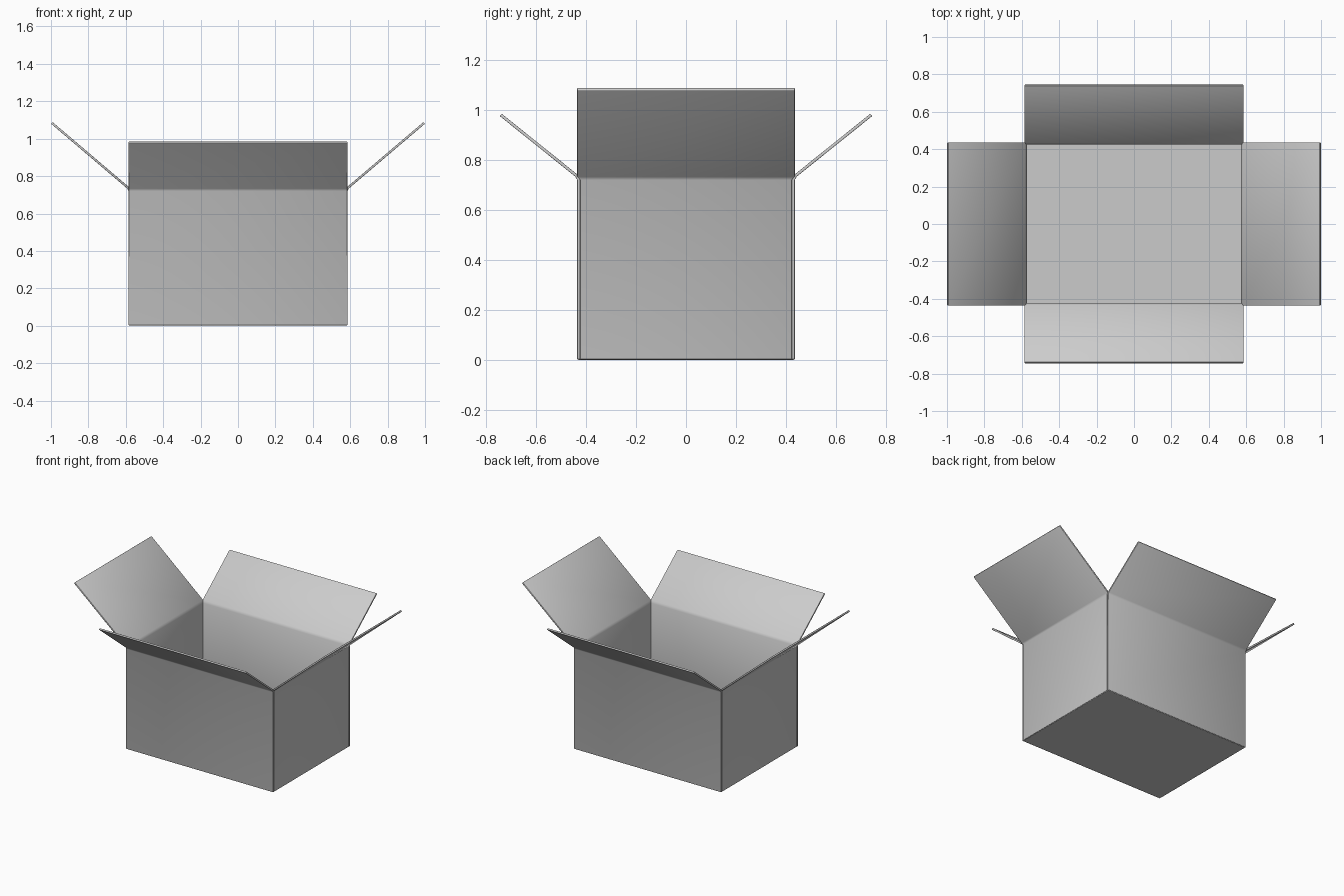
import bpy, bmesh, math
from mathutils import Matrix

if "Cube" in bpy.data.objects:
    bpy.data.objects.remove(bpy.data.objects["Cube"])

T = 0.012          # board thickness
HX, HY = 0.585, 0.436   # outer half sizes


def finish(ob):
    """Softly rounded board edges, flat faces kept crisp."""
    bev = ob.modifiers.new("edge_round", 'BEVEL')
    bev.width = 0.003
    bev.segments = 2
    bev.limit_method = 'ANGLE'
    bev.angle_limit = math.radians(50)
    bpy.context.view_layer.objects.active = ob
    ob.select_set(True)
    bpy.ops.object.shade_smooth_by_angle(angle=math.radians(30))
    ob.select_set(False)


def folded_sheet(name, profile, angle):
    """Strip of board: profile rows are (outward, height, half width)."""
    bm = bmesh.new()
    rows = [[bm.verts.new((r, s * w, z)) for s in (-1, 1)] for r, z, w in profile]
    for a, b in zip(rows, rows[1:]):
        bm.faces.new((a[0], a[1], b[1], b[0]))
    bm.transform(Matrix.Rotation(angle, 4, 'Z'))
    bmesh.ops.recalc_face_normals(bm, faces=bm.faces)
    me = bpy.data.meshes.new(name)
    bm.to_mesh(me)
    bm.free()
    ob = bpy.data.objects.new(name, me)
    bpy.context.collection.objects.link(ob)
    sol = ob.modifiers.new("board", 'SOLIDIFY')
    sol.thickness = T
    sol.offset = 0
    sol.use_even_offset = True
    finish(ob)


# Side panels: wall, creased hinge and open flap in one folded sheet
h = T / 2
inner = HY - T
side = [(HX - h, 0.002, inner), (HX - h, 0.722, inner),
        (HX + 0.002, 0.737, HY), (0.996, 1.085, HY)]
folded_sheet("right_wall_and_flap", side, 0)
folded_sheet("left_wall_and_flap", side, math.pi)

# Front and back panels run the full width and cover the corners
long = [(HY - h, 0.002, HX), (HY - h, 0.722, HX),
        (HY + 0.002, 0.737, HX), (0.742, 0.981, HX)]
folded_sheet("back_wall_and_flap", long, math.pi / 2)
folded_sheet("front_wall_and_flap", long, -math.pi / 2)

# Bottom board, set just inside the wall faces
bpy.ops.mesh.primitive_cube_add(size=1, location=(0, 0, 0.0075))
floor = bpy.context.object
floor.name = "bottom_board"
floor.scale = (2 * HX - 0.006, 2 * HY - 0.006, 0.015)
bpy.ops.object.transform_apply(location=False, rotation=False, scale=True)
finish(floor)
